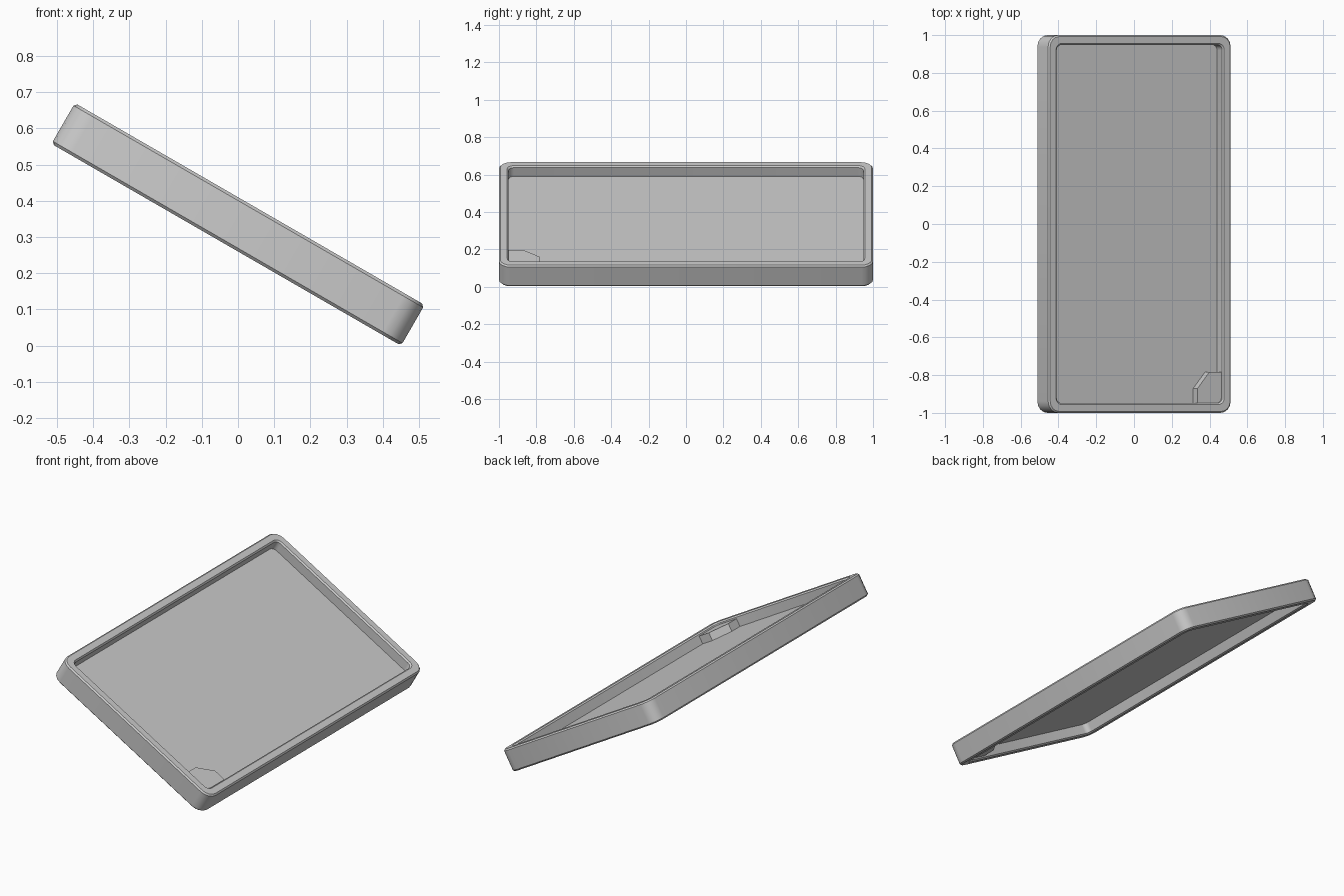
import bpy, bmesh
from math import sin, cos, pi, radians
from mathutils import Matrix

if "Cube" in bpy.data.objects:
    bpy.data.objects.remove(bpy.data.objects["Cube"])

HX, HY, HZ = 0.558, 1.0, 0.065      # half sizes of the tray before tilting
TILT = Matrix.Translation((0, 0, 0.335)) @ Matrix.Rotation(radians(30), 4, 'Y')


def rounded_loop(inset, radius, segs=4):
    """Rounded rectangle outline, inset from the outer tray edge."""
    hx, hy = HX - inset, HY - inset
    pts = []
    for k, (sx, sy) in enumerate([(1, 1), (-1, 1), (-1, -1), (1, -1)]):
        for i in range(segs + 1):
            a = k * pi / 2 + i / segs * pi / 2
            pts.append((sx * (hx - radius) + radius * cos(a),
                        sy * (hy - radius) + radius * sin(a)))
    return pts


def finish(bm, name):
    bmesh.ops.recalc_face_normals(bm, faces=bm.faces)
    bm.transform(TILT)
    me = bpy.data.meshes.new(name)
    bm.to_mesh(me)
    bm.free()
    ob = bpy.data.objects.new(name, me)
    bpy.context.collection.objects.link(ob)
    bpy.context.view_layer.objects.active = ob
    ob.select_set(True)
    bpy.ops.object.shade_smooth_by_angle(angle=radians(30))
    ob.select_set(False)
    return ob


def prism(name, pts, z0, z1):
    bm = bmesh.new()
    face = bm.faces.new([bm.verts.new((x, y, z0)) for x, y in pts])
    ext = bmesh.ops.extrude_face_region(bm, geom=[face])
    verts = [g for g in ext['geom'] if isinstance(g, bmesh.types.BMVert)]
    bmesh.ops.translate(bm, verts=verts, vec=(0, 0, z1 - z0))
    return finish(bm, name)


# Rim: closed bevelled cross-section (inset, corner radius, height) swept round
B, W = 0.008, 0.052
profile = [(0, 0.062, -HZ + B), (0, 0.062, HZ - B), (B, 0.054, HZ),
           (W - B, 0.034, HZ), (W, 0.028, HZ - B),
           (W, 0.028, -HZ + B), (W - B, 0.034, -HZ), (B, 0.054, -HZ)]
bm = bmesh.new()
rings = [[bm.verts.new((x, y, z)) for x, y in rounded_loop(i, r)]
         for i, r, z in profile]
n = len(rings[0])
for j, a in enumerate(rings):
    b = rings[(j + 1) % len(rings)]
    for i in range(n):
        k = (i + 1) % n
        bm.faces.new((a[i], a[k], b[k], b[i]))
finish(bm, "tray_rim")

# Thin floor panel at mid height, recessed on both sides
prism("floor_panel", rounded_loop(W - 0.004, 0.03), -0.003, 0.003)

# Chamfered block in the low front corner, passing through the floor
prism("corner_block", [(0.359, -0.955), (0.512, -0.955), (0.512, -0.783),
                       (0.433, -0.783), (0.359, -0.872)], -0.049, 0.049)
